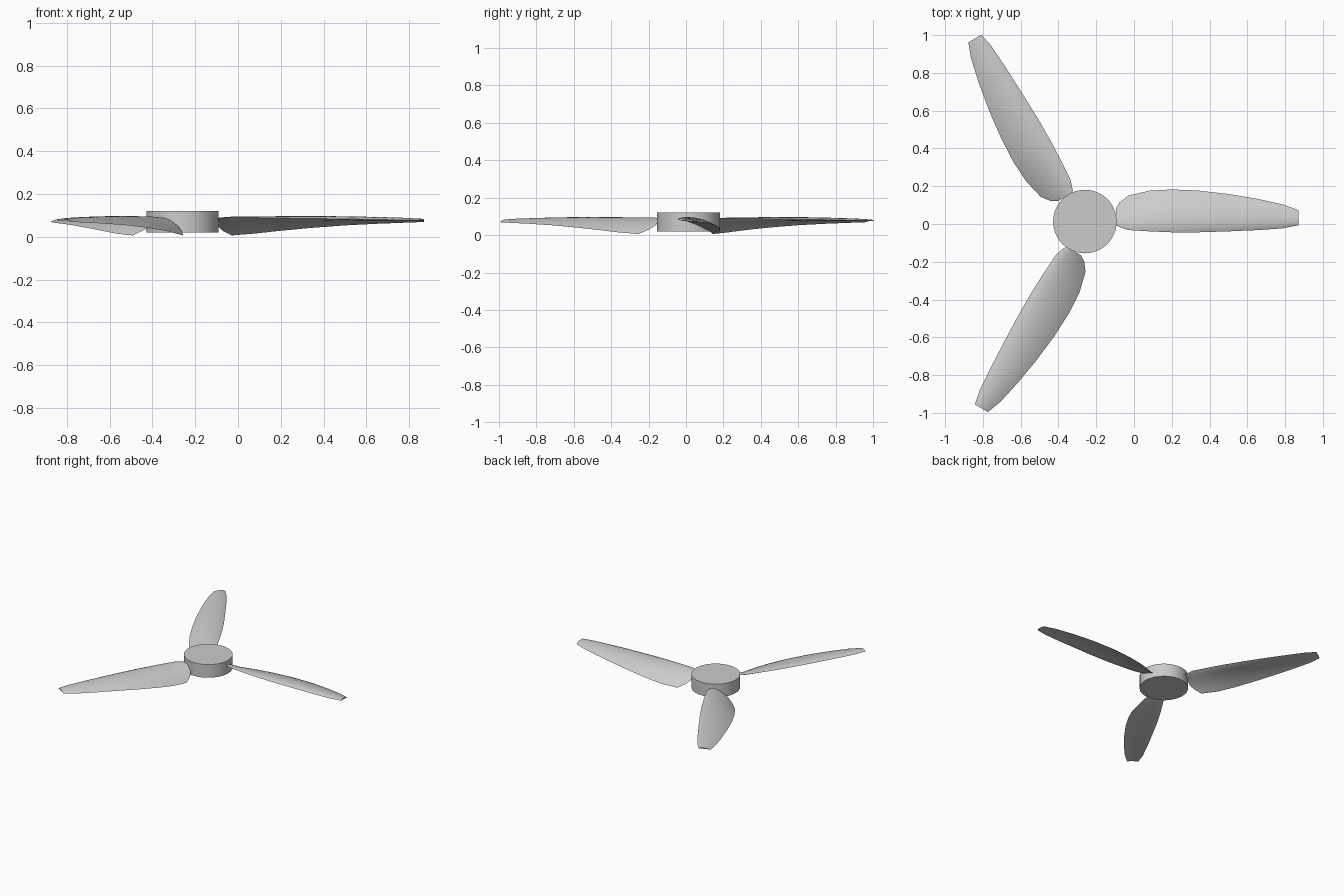
import bpy, bmesh, math
from mathutils import Matrix, Vector

cube = bpy.data.objects.get("Cube")
if cube:
    bpy.data.objects.remove(cube, do_unlink=True)

HUB = Vector((-0.26, 0.013, 0.0))

grey = bpy.data.materials.new("light grey")
grey.use_nodes = True
grey.diffuse_color = (0.6, 0.6, 0.6, 1)
grey.node_tree.nodes["Principled BSDF"].inputs["Base Color"].default_value = (0.6, 0.6, 0.6, 1)


def finish(bm, name, angle):
    bmesh.ops.recalc_face_normals(bm, faces=bm.faces)
    mesh = bpy.data.meshes.new(name)
    bm.to_mesh(mesh)
    bm.free()
    mesh.materials.append(grey)
    obj = bpy.data.objects.new(name, mesh)
    bpy.context.collection.objects.link(obj)
    bpy.ops.object.select_all(action="DESELECT")
    obj.select_set(True)
    bpy.context.view_layer.objects.active = obj
    bpy.ops.object.shade_smooth_by_angle(angle=math.radians(angle))
    return obj


# Hub drum
bm = bmesh.new()
bmesh.ops.create_cone(bm, cap_ends=True, segments=64, radius1=0.168, radius2=0.168,
                      depth=0.1, matrix=Matrix.Translation(HUB + Vector((0, 0, 0.07))))
finish(bm, "hub", 40)

# Blade stations: radius, leading y, trailing y, leading z, trailing z
STATIONS = [
    (0.165, -0.020, 0.070, 0.086, 0.050),
    (0.185, -0.030, 0.103, 0.088, 0.030),
    (0.230, -0.045, 0.137, 0.091, 0.006),
    (0.340, -0.052, 0.163, 0.089, 0.015),
    (0.460, -0.057, 0.170, 0.087, 0.028),
    (0.600, -0.057, 0.164, 0.085, 0.041),
    (0.760, -0.052, 0.146, 0.083, 0.053),
    (0.920, -0.045, 0.119, 0.080, 0.061),
    (1.050, -0.036, 0.090, 0.078, 0.066),
    (1.130, -0.020, 0.060, 0.077, 0.069),
]
STEPS = 10


def section(r, y0, y1, z0, z1):
    """Closed cambered airfoil loop: over the top, then back underneath."""
    chord = y1 - y0
    loop = []
    for side in (1, -1):
        for i in range(STEPS):
            t = i / STEPS if side == 1 else 1 - i / STEPS
            camber = 0.07 * chord * 4 * t * (1 - t)
            half = 0.13 * chord * math.sqrt(t) * (1 - t)
            loop.append(Vector((r, y0 + chord * t, z0 + (z1 - z0) * t + camber + side * half)))
    return loop


# Three twisted blades around the hub
for name, turn in (("left_blade", 0), ("back_blade", 120), ("front_blade", 240)):
    bm = bmesh.new()
    place = Matrix.Translation(HUB) @ Matrix.Rotation(math.radians(turn), 4, "Z")
    rings = [[bm.verts.new(place @ p) for p in section(*s)] for s in STATIONS]
    for a, b in zip(rings, rings[1:]):
        for i in range(len(a)):
            j = (i + 1) % len(a)
            bm.faces.new((a[i], a[j], b[j], b[i]))
    bm.faces.new(rings[0])
    bm.faces.new(rings[-1])
    finish(bm, name, 50)
